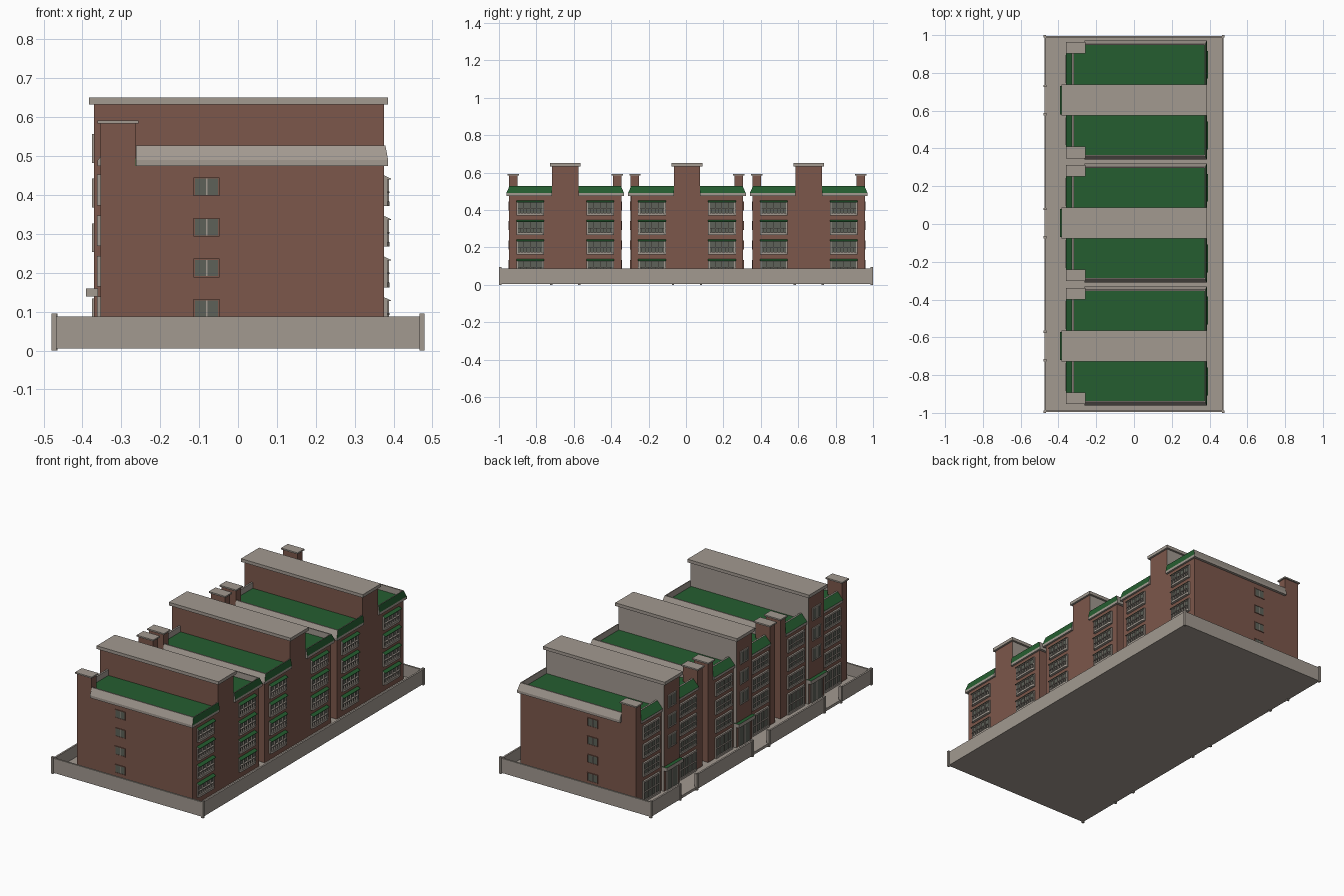
import bpy, bmesh

if "Cube" in bpy.data.objects:
    bpy.data.objects.remove(bpy.data.objects["Cube"])

# ---------- materials ----------
def material(name, rgb):
    m = bpy.data.materials.new(name)
    m.diffuse_color = (*rgb, 1)
    m.use_nodes = True
    m.node_tree.nodes["Principled BSDF"].inputs["Base Color"].default_value = m.diffuse_color
    return m

MATS = [material("brick brown", (0.20, 0.096, 0.070)),
        material("stone grey", (0.36, 0.32, 0.28)),
        material("roof green", (0.018, 0.11, 0.03)),
        material("window glass", (0.11, 0.12, 0.098))]
BRICK, STONE, GREEN, GLASS = range(4)
CENTRES = (-0.646, 0.005, 0.656)
FLOORS = [0.108 + 0.1045 * i for i in range(4)]   # window centre heights

parts = {}

def mesh_of(part):
    return parts.setdefault(part, bmesh.new())

def box(part, mat, x, y, z):
    """Axis-aligned box from three (low, high) pairs; returns its faces."""
    bm = mesh_of(part)
    x, y, z = sorted(x), sorted(y), sorted(z)
    v = [bm.verts.new((a, b, c)) for a in x for b in y for c in z]
    quads = ((0, 1, 3, 2), (4, 6, 7, 5), (0, 4, 5, 1), (2, 3, 7, 6), (0, 2, 6, 4), (1, 5, 7, 3))
    faces = [bm.faces.new([v[i] for i in q]) for q in quads]
    for f in faces:
        f.material_index = mat
    return faces       # order: -x, +x, -y, +y, -z, +z

def sweep(part, rings, colour):
    """Joins matching closed rings of points; colour(segment, edge) gives the material."""
    bm = mesh_of(part)
    rows = [[bm.verts.new(p) for p in r] for r in rings]
    n = len(rows[0])
    for i in range(len(rows) - 1):
        for j in range(n):
            k = (j + 1) % n
            f = bm.faces.new((rows[i][j], rows[i][k], rows[i + 1][k], rows[i + 1][j]))
            f.material_index = colour(i, j)
    for r in (rows[0], rows[-1]):
        bm.faces.new(r).material_index = STONE

def finish(part, offsets=(0,)):
    bm = parts.pop(part)
    bmesh.ops.recalc_face_normals(bm, faces=bm.faces)
    me = bpy.data.meshes.new(part)
    bm.to_mesh(me)
    bm.free()
    for m in MATS:
        me.materials.append(m)
    for i, y in enumerate(offsets):
        ob = bpy.data.objects.new(f"{part}_{i + 1}" if len(offsets) > 1 else part, me)
        ob.location.y = y
        bpy.context.collection.objects.link(ob)

# ---------- yard ----------
box("yard_floor", STONE, (-0.475, 0.475), (-0.995, 0.995), (0.005, 0.02))
for s in (-1, 1):
    box("boundary_wall", STONE, (-0.475, 0.475), (s * 0.995, s * 0.985), (0.006, 0.088))
    for t in (-1, 1):
        box("wall_posts", STONE, (s * 0.48, s * 0.467), (t, t * 0.987), (0, 0.095))
box("boundary_wall", STONE, (0.465, 0.475), (-0.985, 0.985), (0.006, 0.088))
# entrance side: wall broken by a gate in front of each stair tower
gates = [-0.985] + [c + d for c in CENTRES for d in (-0.075, 0.075)] + [0.985]
for a, b in zip(gates[::2], gates[1::2]):
    box("boundary_wall", STONE, (-0.475, -0.465), (a, b), (0.006, 0.088))
for y in gates[1:-1]:
    box("wall_posts", STONE, (-0.48, -0.464), (y - 0.006, y + 0.006), (0, 0.095))

# ---------- one building around y = 0 ----------
box("building_body", BRICK, (-0.353, 0.375), (-0.30, 0.30), (0.02, 0.475))

# stair tower with one plastered side and an overhanging cap
tower = box("stair_tower", BRICK, (-0.37, 0.3752), (-0.07, 0.07), (0.02, 0.633))
tower[3].material_index = STONE
box("stair_tower_cap", STONE, (-0.383, 0.386), (-0.082, 0.082), (0.633, 0.651))
for z in (0.29, 0.405, 0.52):
    box("tower_windows", GLASS, (-0.373, -0.369), (-0.032, 0.032), (z - 0.032, z + 0.032))
    for y in (-0.034, 0, 0.034):
        box("tower_windows", STONE, (-0.375, -0.369), (y - 0.003, y + 0.003), (z - 0.034, z + 0.034))
    for d in (-0.034, 0.034):
        box("tower_windows", STONE, (-0.376, -0.369), (-0.037, 0.037), (z + d - 0.003, z + d + 0.003))

# entrance door and canopy
box("entrance_door", GLASS, (-0.374, -0.369), (-0.045, 0.045), (0.02, 0.13))
for y in (-0.047, 0, 0.047):
    box("entrance_door", STONE, (-0.376, -0.369), (y - 0.004, y + 0.004), (0.02, 0.134))
box("entrance_canopy", STONE, (-0.391, -0.36), (-0.075, 0.075), (0.139, 0.16))[5].material_index = GREEN

for s in (-1, 1):
    # corner chimney
    box("chimneys", BRICK, (-0.354, -0.263), (s * 0.255, s * 0.3005), (0.02, 0.584))
    box("chimneys", STONE, (-0.361, -0.256), (s * 0.247, s * 0.308), (0.584, 0.592))

    # flat roof and sloped parapet, mitred at the corner
    box("flat_roof", GREEN, (-0.345, 0.372), (s * 0.07, s * 0.298), (0.475, 0.495))
    prof = ((0, 0, 0.475), (0, 0, 0.490), (0.007, 0.017, 0.528), (0.012, 0.024, 0.528), (0.012, 0.024, 0.475))
    rings = [[(0.386 - dx, s * 0.07, z) for dx, dy, z in prof],
             [(0.386 - dx, s * (0.315 - dy), z) for dx, dy, z in prof],
             [(-0.262, s * (0.315 - dy), z) for dx, dy, z in prof]]
    sweep("parapet", rings, lambda i, j: GREEN if (i, j) == (0, 1) else STONE)
    prof = ((-0.361, 0.475), (-0.361, 0.490), (-0.327, 0.528), (-0.317, 0.528), (-0.317, 0.475))
    rings = [[(x, s * y, z) for x, z in prof] for y in (0.07, 0.256)]
    sweep("parapet", rings, lambda i, j: GREEN if j == 1 else STONE)

    for n, z in enumerate(FLOORS):
        # small window in the end wall
        z1 = z - 0.024 + 0.024
        y = (s * 0.2995, s * 0.302)
        box("end_windows", GLASS, (-0.11, -0.051), y, (z1 - 0.021, z1 + 0.021))
        fr = (s * 0.2995, s * 0.304)
        for x in (-0.112, -0.049):
            box("end_windows", BRICK, (x - 0.002, x + 0.002), fr, (z1 - 0.024, z1 + 0.024))
        for d in (-0.0225, 0.0225):
            box("end_windows", BRICK, (-0.112, -0.049), fr, (z1 + d - 0.0015, z1 + d + 0.0015))
        box("end_windows", STONE, (-0.082, -0.079), (s * 0.2995, s * 0.303), (z1 - 0.021, z1 + 0.021))

        # garden-side balcony: glass, rounded tray, bars and green awning
        top, low, mid, half = z + 0.021, z - 0.050, s * 0.187, 0.074
        box("balcony_glass", GLASS, (0.374, 0.379), (mid - half + 0.006, mid + half - 0.006), (low + 0.008, top))
        tray = [(0.374, -half), (0.384, -half), (0.390, -half + 0.012),
                (0.390, half - 0.012), (0.384, half), (0.374, half)]
        for h0, h1 in ((low, low + 0.012), (low + 0.034, low + 0.038)):
            sweep("balcony_trays", [[(x, mid + y, h) for x, y in tray] for h in (h0, h1)],
                  lambda i, j: STONE)
        for e in (-1, 1):
            box("balcony_frames", STONE, (0.374, 0.384), (mid + e * half, mid + e * (half - 0.009)), (low, top))
        for k in range(-3, 4):
            y = mid + k * 0.018
            box("balcony_frames", STONE, (0.378, 0.388), (y - 0.0013, y + 0.0013),
                (low, top if k in (-2, 0, 2) else low + 0.036))
        wedge = ((0.374, top - 0.002), (0.393, top - 0.002), (0.393, top), (0.374, top + 0.009))
        sweep("awnings", [[(x, mid + e * half, h) for x, h in wedge] for e in (-1, 1)],
              lambda i, j: GREEN if j in (1, 2) else STONE)

        # entrance-side window: glass, frame, mullions
        lo, hi = (0.025 if n == 0 else z - 0.042), z + 0.026
        box("street_windows", GLASS, (-0.357, -0.352), (s * 0.095, s * 0.235), (lo, hi))
        for k in range(5):
            y = s * (0.095 + k * 0.035)
            w = 0.004 if k in (0, 4) else 0.002
            box("street_windows", STONE, (-0.362, -0.352), (y - w, y + w), (lo, hi))
        for h, w in ((lo, 0.006), (hi, 0.005), (lo + (hi - lo) * 0.45, 0.002)):
            box("street_windows", STONE, (-0.363, -0.352), (s * 0.091, s * 0.239), (h - w, h + w))

# ---------- create objects; building parts repeat three times ----------
for part in list(parts):
    yard = part in ("yard_floor", "boundary_wall", "wall_posts")
    finish(part, (0,) if yard else CENTRES)
